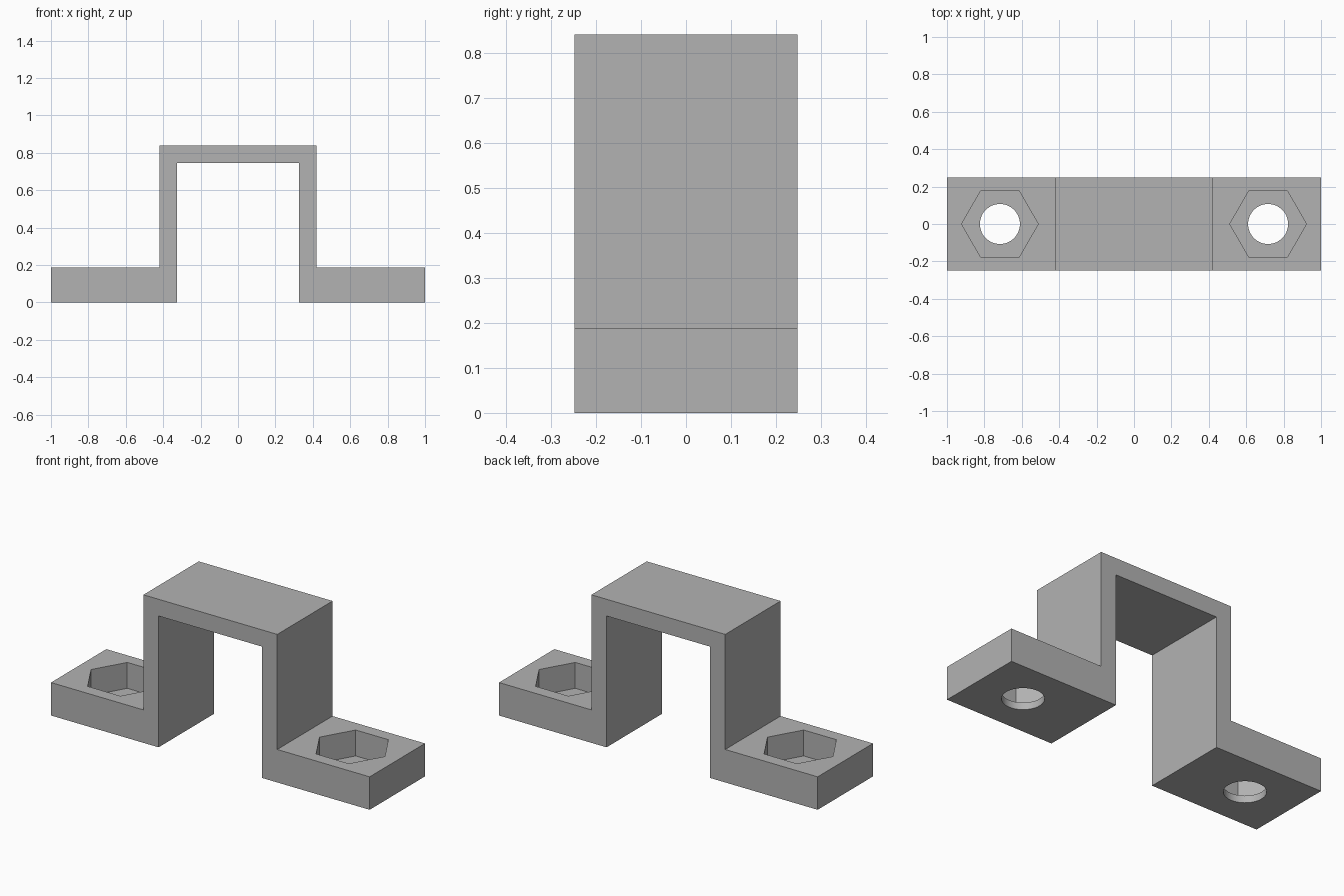
import bpy
import bmesh
import math
from mathutils import Matrix

cube = bpy.data.objects.get("Cube")
if cube:
    bpy.data.objects.remove(cube, do_unlink=True)

HALF_DEPTH = 0.248
BOLT_X = 0.717
FLANGE_TOP = 0.187
POCKET_FLOOR = 0.04

# Single plain grey finish
grey = bpy.data.materials.new("plain grey")
grey.use_nodes = True
colour = (0.45, 0.45, 0.45, 1)
grey.diffuse_color = colour
grey.node_tree.nodes["Principled BSDF"].inputs["Base Color"].default_value = colour


def add_object(name, bm):
    bmesh.ops.recalc_face_normals(bm, faces=bm.faces)
    mesh = bpy.data.meshes.new(name)
    bm.to_mesh(mesh)
    bm.free()
    mesh.materials.append(grey)
    obj = bpy.data.objects.new(name, mesh)
    bpy.context.collection.objects.link(obj)
    return obj


def add_cutter(name, x, sides, radius, bottom, top):
    bm = bmesh.new()
    place = Matrix.Translation((x, 0, (bottom + top) / 2))
    bmesh.ops.create_cone(bm, cap_ends=True, segments=sides, radius1=radius,
                          radius2=radius, depth=top - bottom, matrix=place)
    # Put corners on the x axis
    first = bm.verts[:][0].co
    turn = -math.atan2(first.y, first.x - x)
    bmesh.ops.rotate(bm, verts=bm.verts, cent=(x, 0, 0),
                     matrix=Matrix.Rotation(turn, 3, 'Z'))
    cutter = add_object(name, bm)
    cutter.hide_render = True
    return cutter


# Bracket body: mirrored hat profile extruded through its depth
half = [(0.325, 0.745), (0.325, 0), (1, 0), (1, FLANGE_TOP),
        (0.42, FLANGE_TOP), (0.42, 0.84)]
profile = half + [(-x, z) for x, z in reversed(half)]
bm = bmesh.new()
face = bm.faces.new([bm.verts.new((x, -HALF_DEPTH, z)) for x, z in profile])
sweep = bmesh.ops.extrude_face_region(bm, geom=[face])
verts = [v for v in sweep["geom"] if isinstance(v, bmesh.types.BMVert)]
bmesh.ops.translate(bm, verts=verts, vec=(0, 2 * HALF_DEPTH, 0))
bracket = add_object("mounting_bracket", bm)

# Hexagonal nut pockets and round bolt holes, one pair in each flange
bpy.context.view_layer.objects.active = bracket
bracket.select_set(True)
for side, x in (("left", BOLT_X), ("right", -BOLT_X)):
    cutters = [
        add_cutter(side + "_nut_pocket", x, 6, 0.205, POCKET_FLOOR, 0.3),
        add_cutter(side + "_bolt_hole", x, 48, 0.107, -0.1, 0.3),
    ]
    for cutter in cutters:
        cut = bracket.modifiers.new(cutter.name, 'BOOLEAN')
        cut.operation = 'DIFFERENCE'
        cut.solver = 'EXACT'
        cut.object = cutter
        bpy.ops.object.modifier_apply(modifier=cut.name)
        bpy.data.objects.remove(cutter, do_unlink=True)

bpy.ops.object.shade_smooth_by_angle(angle=math.radians(30))
